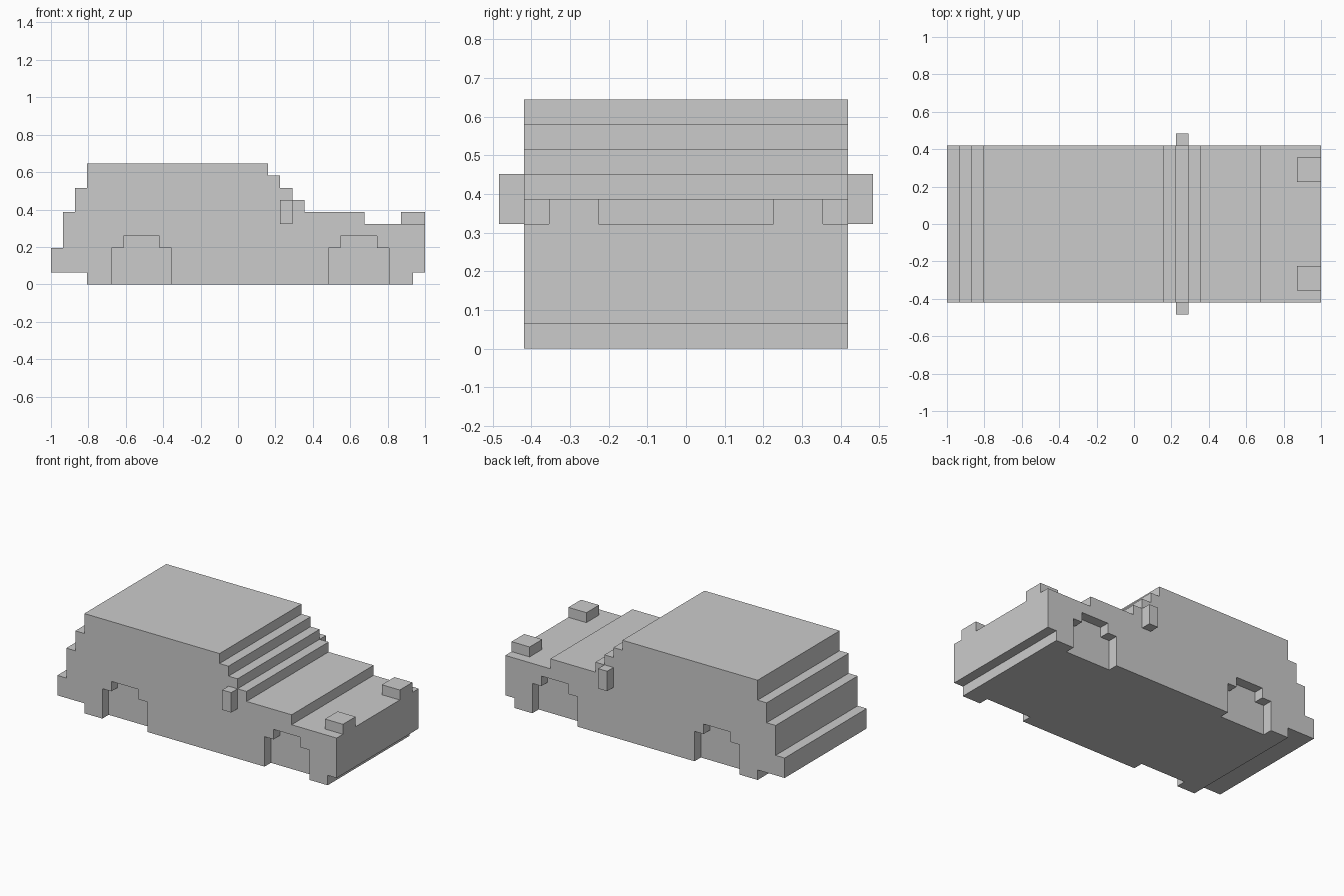
import bpy
import bmesh

if "Cube" in bpy.data.objects:
    bpy.data.objects.remove(bpy.data.objects["Cube"])

U = 2 / 31          # one block of the model's grid
CX = 15.5           # grid column at x = 0


def extrude_profile(name, points, y0, y1):
    """Extrude an x/z outline (in blocks) from y0 to y1."""
    bm = bmesh.new()
    verts = [bm.verts.new(((x - CX) * U, y0 * U, z * U)) for x, z in points]
    face = bm.faces.new(verts)
    new = bmesh.ops.extrude_face_region(bm, geom=[face])["geom"]
    moved = [v for v in new if isinstance(v, bmesh.types.BMVert)]
    bmesh.ops.translate(bm, verts=moved, vec=(0, (y1 - y0) * U, 0))
    bmesh.ops.recalc_face_normals(bm, faces=bm.faces)
    mesh = bpy.data.meshes.new(name)
    bm.to_mesh(mesh)
    bm.free()
    obj = bpy.data.objects.new(name, mesh)
    bpy.context.collection.objects.link(obj)
    return obj


def box(name, x0, x1, y0, y1, z0, z1):
    return extrude_profile(name, [(x0, z0), (x1, z0), (x1, z1), (x0, z1)], y0, y1)


# Car body: stepped side outline
outline = [(3, 0), (30, 0), (30, 1), (31, 1), (31, 5), (26, 5), (26, 6),
           (21, 6), (21, 7), (20, 7), (20, 8), (19, 8), (19, 9), (18, 9),
           (18, 10), (3, 10), (3, 8), (2, 8), (2, 6), (1, 6), (1, 3),
           (0, 3), (0, 1), (3, 1)]
body = extrude_profile("car_body", outline, -6.5, 6.5)

# Wheel arches: stepped recesses one block deep in both sides
arch = [(0, -1), (5, -1), (5, 3), (4, 3), (4, 4), (1, 4), (1, 3), (0, 3)]
bpy.context.view_layer.objects.active = body
for start in (5, 23):
    for y0, y1 in ((-7.5, -5.5), (5.5, 7.5)):
        cutter = extrude_profile("arch_cutter", [(x + start, z) for x, z in arch], y0, y1)
        cutter.hide_render = True
        mod = body.modifiers.new("wheel_arch", 'BOOLEAN')
        mod.operation = 'DIFFERENCE'
        mod.solver = 'EXACT'
        mod.object = cutter
        bpy.ops.object.modifier_apply(modifier=mod.name)
        bpy.data.objects.remove(cutter)

# Headlights on the bonnet and side mirrors, one per side
for side, s in (("right", -1), ("left", 1)):
    box(f"headlight_{side}", 29, 31, *sorted((s * 3.5, s * 5.5)), 5, 6)
    box(f"side_mirror_{side}", 19, 20, *sorted((s * 6.5, s * 7.5)), 5, 7)
